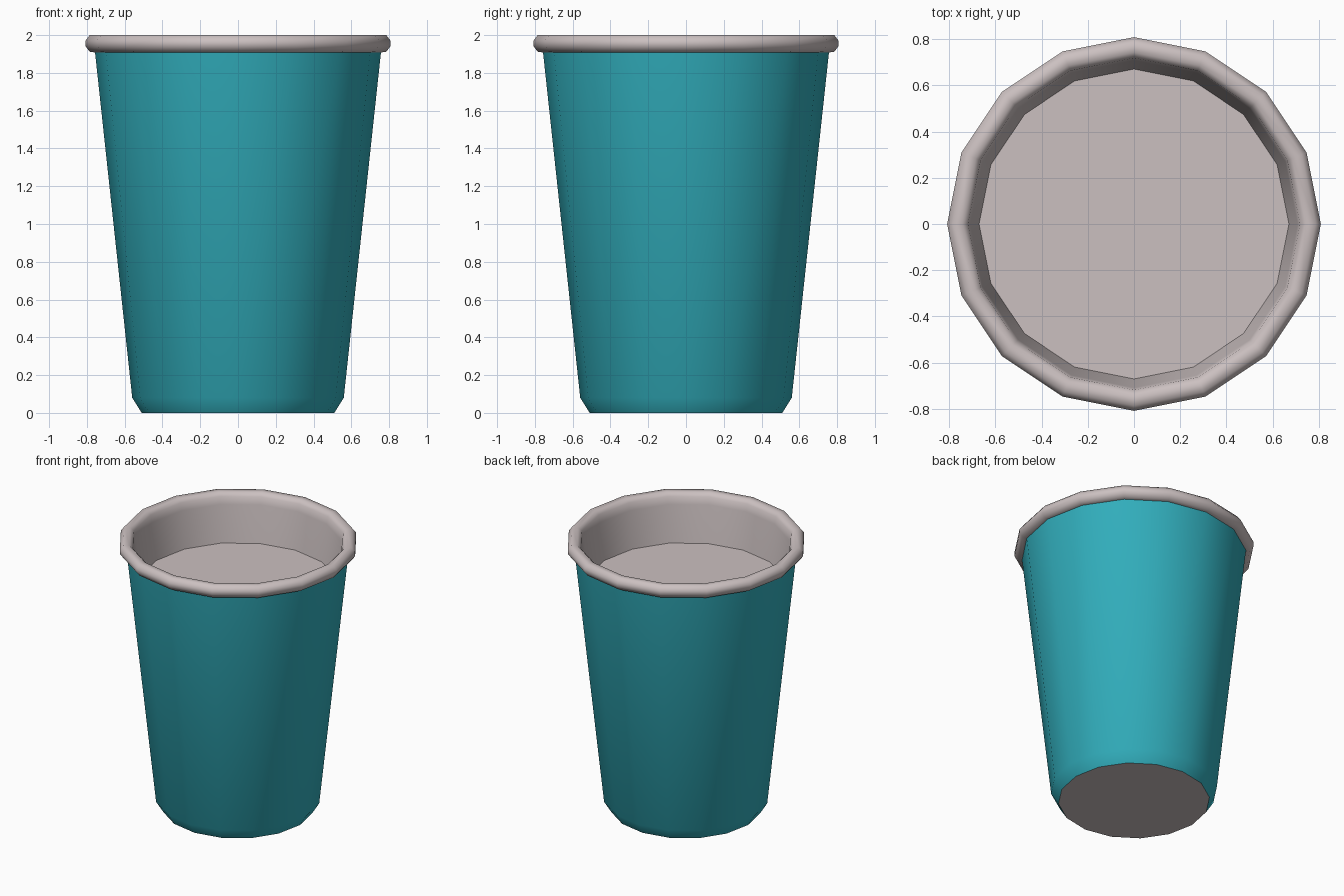
import bpy, bmesh, math

if "Cube" in bpy.data.objects:
    bpy.data.objects.remove(bpy.data.objects["Cube"])

SIDES = 16

def material(name, rgb):
    m = bpy.data.materials.new(name)
    m.diffuse_color = (*rgb, 1)
    m.use_nodes = True
    m.node_tree.nodes["Principled BSDF"].inputs["Base Color"].default_value = m.diffuse_color
    return m

teal = material("teal", (0.031, 0.42, 0.50))
grey = material("warm grey", (0.60, 0.53, 0.53))

def lathe(name, profile, mat, cap_start=False, cap_end=False, angle=35):
    """Revolve (radius, z) points, listed going up the outside, round z."""
    bm = bmesh.new()
    rings = [[bm.verts.new((r * math.cos(math.tau * i / SIDES),
                            r * math.sin(math.tau * i / SIDES), z))
              for i in range(SIDES)] for r, z in profile]
    for a, b in zip(rings, rings[1:]):
        for i in range(SIDES):
            j = (i + 1) % SIDES
            bm.faces.new((a[i], a[j], b[j], b[i]))
    if cap_start:
        bm.faces.new(rings[0][::-1])
    if cap_end:
        bm.faces.new(rings[-1])
    me = bpy.data.meshes.new(name)
    bm.to_mesh(me)
    bm.free()
    me.materials.append(mat)
    ob = bpy.data.objects.new(name, me)
    bpy.context.collection.objects.link(ob)
    bpy.context.view_layer.objects.active = ob
    ob.select_set(True)
    bpy.ops.object.shade_smooth_by_angle(angle=math.radians(angle))
    ob.select_set(False)
    return ob

# Tapered teal wall with a bevelled foot
lathe("cup_wall", [(0.51, 0), (0.56, 0.08), (0.757, 1.91)], teal)

# Grey underside
lathe("cup_base", [(0.51, 0)], grey, cap_start=True)

# Rolled rim, inner wall and the flat fill surface
lathe("rim_and_inside",
      [(0.755, 1.908), (0.785, 1.912), (0.808, 1.942), (0.808, 1.97),
       (0.785, 2.0), (0.742, 2.0), (0.718, 1.975), (0.708, 1.92), (0.67, 1.65)],
      grey, cap_end=True, angle=60)
